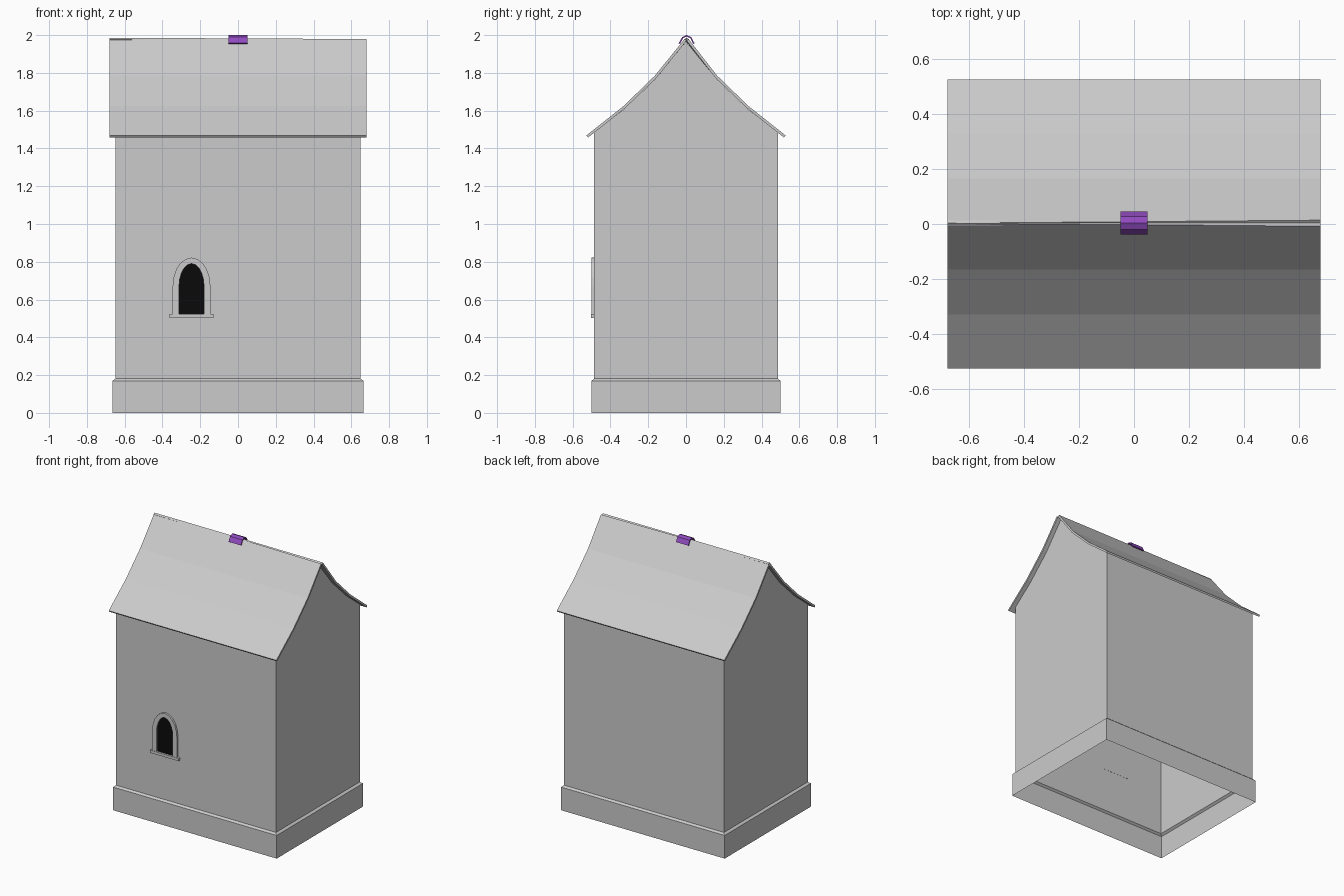
import bpy, math

cube = bpy.data.objects.get("Cube")
if cube:
    bpy.data.objects.remove(cube, do_unlink=True)


def material(name, colour):
    m = bpy.data.materials.new(name)
    m.use_nodes = True
    m.diffuse_color = (*colour, 1)
    m.node_tree.nodes["Principled BSDF"].inputs["Base Color"].default_value = (*colour, 1)
    return m


STONE = material("pale grey stone", (0.6, 0.6, 0.6))
PURPLE = material("purple tile", (0.28, 0.07, 0.52))
BLACK = material("black opening", (0.003, 0.003, 0.003))


def build(name, verts, faces, mat):
    mesh = bpy.data.meshes.new(name)
    mesh.from_pydata(verts, [], faces)
    mesh.materials.append(mat)
    ob = bpy.data.objects.new(name, mesh)
    bpy.context.collection.objects.link(ob)
    return ob


def loft(name, rings, mat, closed=True, caps=()):
    """Join rings of equal length; cap the listed ends."""
    n, k = len(rings[0]), len(rings)
    faces = [(r * n + i, r * n + (i + 1) % n, (r + 1) * n + (i + 1) % n, (r + 1) * n + i)
             for r in range(k - 1) for i in range(n if closed else n - 1)]
    if 0 in caps:
        faces.append(tuple(reversed(range(n))))
    if 1 in caps:
        faces.append(tuple(range((k - 1) * n, k * n)))
    return build(name, [v for ring in rings for v in ring], faces, mat)


def solidify(ob, thickness):
    mod = ob.modifiers.new("thickness", "SOLIDIFY")
    mod.thickness = thickness
    mod.offset = -1


def rectangle(x, y, z):
    return [(-x, -y, z), (x, -y, z), (x, y, z), (-x, y, z)]


WALL_X, WALL_Y = 0.648, 0.486

# Hollow plinth with a bevelled top edge
loft("plinth", [rectangle(0.664, 0.50, 0), rectangle(0.664, 0.50, 0.17),
                rectangle(WALL_X, WALL_Y, 0.182)], STONE)

# Open-bottomed walls whose gables follow the swept roof
slope = [(WALL_Y, 1.485), (0.33, 1.606), (0.165, 1.764), (0, 1.966)]
gable = ([(-WALL_Y, 0.182)] + [(-y, z) for y, z in slope]
         + [(y, z) for y, z in reversed(slope[:-1])] + [(WALL_Y, 0.182)])
loft("walls", [[(x, y, z) for y, z in gable] for x in (-WALL_X, WALL_X)],
     STONE, closed=False, caps=(0, 1))

# Two swept roof sheets, parting slightly along the ridge toward +x
sweep = [(0.527, 1.469), (0.33, 1.625), (0.165, 1.785)]
for side, name in ((-1, "front_roof"), (1, "back_roof")):
    rings = []
    for x, gap, ridge in ((-0.68, 0.0, 1.986), (0.68, 0.011, 1.979)):
        points = sweep + [(gap, ridge)]
        rings.append([(x, side * y + (0.003 if y < 0.1 else 0), z) for y, z in points])
    if side < 0:
        rings.reverse()
    roof = loft(name, rings, STONE, closed=False)
    # Normals must face up so that the sheet thickens downward
    if roof.data.polygons[0].normal.z < 0:
        roof.data.flip_normals()
    solidify(roof, 0.014)

# Curved ridge tile
tile = [(-0.039, 1.957), (-0.02, 1.99), (0.003, 2.0), (0.028, 1.99), (0.045, 1.957)]
ridge = loft("ridge_tile", [[(x, y, z) for y, z in tile] for x in (-0.05, 0.05)],
             PURPLE, closed=False)
if ridge.data.polygons[0].normal.z < 0:
    ridge.data.flip_normals()
solidify(ridge, 0.008)

# Window: arched frame, dark opening and sill
WIN_X, SILL_Z, SPRING_Z = -0.246, 0.522, 0.67


def arch(half, height, y, steps=10):
    points = [(WIN_X + half, y, SILL_Z)]
    for i in range(steps + 1):
        a = math.pi * i / steps
        points.append((WIN_X + half * math.cos(a), y, SPRING_Z + height * math.sin(a)))
    return points + [(WIN_X - half, y, SILL_Z)]


front = -0.50
loft("window_frame", [arch(0.10, 0.152, -WALL_Y), arch(0.10, 0.152, front),
                      arch(0.066, 0.12, front), arch(0.066, 0.12, -WALL_Y)],
     STONE, closed=False)
opening = arch(0.067, 0.121, -WALL_Y - 0.003)
build("window_opening", opening, [tuple(reversed(range(len(opening))))], BLACK)

bpy.ops.mesh.primitive_cube_add(size=1, location=(WIN_X, -0.494, 0.513))
sill = bpy.context.object
sill.name = "window_sill"
sill.scale = (0.232, 0.018, 0.02)
sill.data.materials.append(STONE)

# Consistent outward normals on the open shells
for name in ("walls", "plinth", "window_frame"):
    ob = bpy.data.objects[name]
    bpy.context.view_layer.objects.active = ob
    bpy.ops.object.select_all(action="DESELECT")
    ob.select_set(True)
    bpy.ops.object.mode_set(mode="EDIT")
    bpy.ops.mesh.select_all(action="SELECT")
    bpy.ops.mesh.normals_make_consistent(inside=False)
    bpy.ops.object.mode_set(mode="OBJECT")
